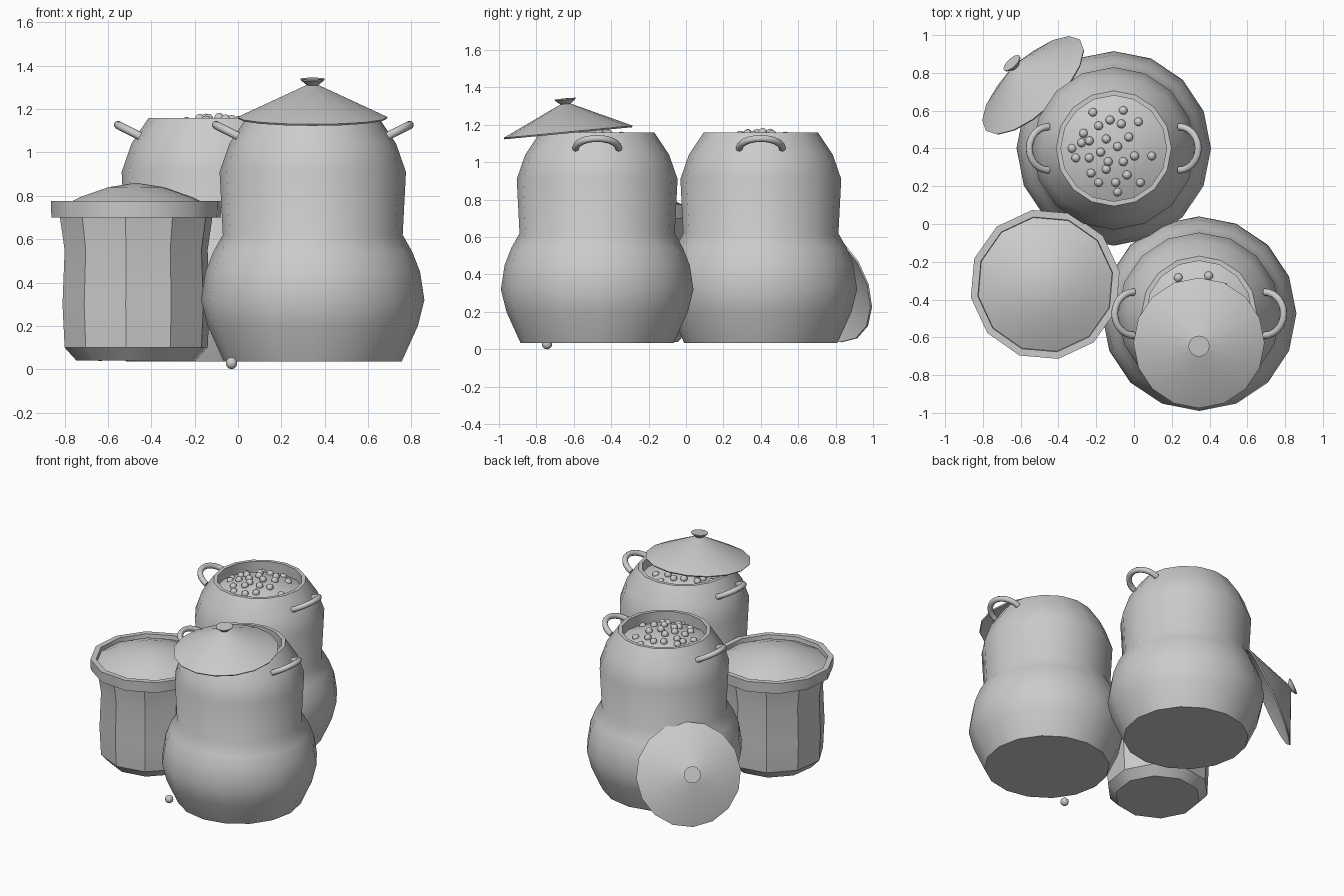
import bpy
import bmesh
import math
from mathutils import Vector, Matrix

if "Cube" in bpy.data.objects:
    bpy.data.objects.remove(bpy.data.objects["Cube"], do_unlink=True)

GREY = (0.6, 0.6, 0.6, 1)
grey = bpy.data.materials.new("plain grey")
grey.use_nodes = True
grey.diffuse_color = GREY
grey.node_tree.nodes["Principled BSDF"].inputs["Base Color"].default_value = GREY


def finish(name, bm, matrix, angle=35):
    """Turn a bmesh into a placed, smooth shaded object."""
    bmesh.ops.recalc_face_normals(bm, faces=bm.faces)
    mesh = bpy.data.meshes.new(name)
    bm.to_mesh(mesh)
    bm.free()
    mesh.materials.append(grey)
    obj = bpy.data.objects.new(name, mesh)
    obj.matrix_world = matrix
    bpy.context.collection.objects.link(obj)
    bpy.ops.object.select_all(action='DESELECT')
    obj.select_set(True)
    bpy.context.view_layer.objects.active = obj
    bpy.ops.object.shade_smooth_by_angle(angle=math.radians(angle))
    return obj


def lathe(name, profile, matrix, sides=16):
    """Revolve (radius, height) points round z; radius 0 closes the end."""
    bm = bmesh.new()
    rings = []
    for r, z in profile:
        count = sides if r else 1
        rings.append([bm.verts.new((r * math.cos(math.tau * i / sides),
                                    r * math.sin(math.tau * i / sides), z))
                      for i in range(count)])
    for a, b in zip(rings, rings[1:]):
        for i in range(sides):
            j = i + 1
            corners = [a[i % len(a)], a[j % len(a)], b[j % len(b)], b[i % len(b)]]
            bm.faces.new(list(dict.fromkeys(corners)))
    return finish(name, bm, matrix)


def handle(name, matrix):
    """Half ring bulging towards local +x."""
    bm = bmesh.new()
    steps, around, major, minor = 12, 8, 0.115, 0.019
    rings = []
    for s in range(steps + 1):
        a = math.pi * (s / steps - 0.5)
        ring = []
        for k in range(around):
            t = math.tau * k / around
            r = major + minor * math.cos(t)
            ring.append(bm.verts.new((r * math.cos(a), r * math.sin(a), minor * math.sin(t))))
        rings.append(ring)
    for a, b in zip(rings, rings[1:]):
        for k in range(around):
            n = (k + 1) % around
            bm.faces.new((a[k], a[n], b[n], b[k]))
    bm.faces.new(rings[0])
    bm.faces.new(rings[-1])
    return finish(name, bm, matrix, 50)


def beans(name, spots, matrix, radius=0.024):
    """Small balls at the given places."""
    bm = bmesh.new()
    for spot in spots:
        bmesh.ops.create_uvsphere(bm, u_segments=10, v_segments=6, radius=radius,
                                  matrix=Matrix.Translation(spot))
    return finish(name, bm, matrix, 60)


# Tall pot: waisted body, thin lip and inner wall
POT = [(0, .035), (.41, .035), (.485, .2), (.515, .32), (.495, .45), (.46, .54),
       (.415, .62), (.43, .91), (.385, 1.04), (.305, 1.16), (.28, 1.16), (.285, 1.05)]
FILLING = [(.29, 1.08), (.2, 1.12), (.1, 1.145), (0, 1.15)]

# Bean layout in hundredths of a unit from the pot axis
LAYOUT = [(-11, 19), (5, 20), (-2, 15), (13, 14), (-8, 12), (4, 13), (-16, 8), (8, 6),
          (-13, 4), (-22, 0), (-17, 3), (-4, 5), (2, 1), (-20, -5), (-13, -5), (-7, -2),
          (-3, -7), (5, -7), (11, -4), (20, -4), (-12, -13), (-4, -11), (7, -14),
          (-8, -18), (1, -18), (14, -18), (2, -23)]
SPOTS = [Vector((x / 100, y / 100, 1.16 - 1.1 * (x * x + y * y) / 10000)) for x, y in LAYOUT]

for label, x, y in (("front", .345, -.475), ("back", -.107, .4)):
    place = Matrix.Translation((x, y, 0))
    lathe(label + "_pot_body", POT, place)
    lathe(label + "_pot_filling", FILLING, place)
    beans(label + "_pot_beans", SPOTS, place)
    for side, turn in (("left", 0), ("right", math.pi)):
        tilt = Matrix.Rotation(math.radians(-27), 4, 'Y')
        handle(label + "_pot_handle_" + side, place @ Matrix.Rotation(turn, 4, 'Z')
               @ Matrix.Translation((.345, 0, 1.075)) @ tilt)

# Lids: thin cone with a flared knob
LID = [(0, .14), (.342, -.008), (.347, 0), (.025, .15), (0, .15)]
KNOB = [(0, .135), (.025, .135), (.028, .15), (.055, .172), (.056, .178), (0, .18)]
LIDS = {"resting": ((.344, -.63, 1.163), (0, -.094, .995)),
        "leaning": ((-.535, .735, .355), (-.63, .66, .4))}
for label, (spot, normal) in LIDS.items():
    place = Matrix.Translation(spot) @ Vector((0, 0, 1)).rotation_difference(
        Vector(normal)).to_matrix().to_4x4()
    lathe(label + "_lid", LID, place)
    lathe(label + "_lid_knob", KNOB, place)

# Short open pot with a heavy rim and a heaped filling
place = Matrix.Translation((-.47, -.32, 0)) @ Matrix.Rotation(math.radians(10), 4, 'Z')
lathe("short_pot_body", [(0, .04), (.28, .04), (.335, .1), (.345, .3), (.335, .55), (.36, .72)],
      place, 10)
lathe("short_pot_rim", [(.35, .7), (.397, .7), (.4, .775), (.362, .775), (.355, .7)], place, 12)
lathe("short_pot_filling", [(.362, .745), (.26, .795), (.13, .84), (0, .86)], place, 12)

# Single bean on the ground
beans("fallen_bean", [Vector((-.03, -.743, .028))], Matrix(), .028)
